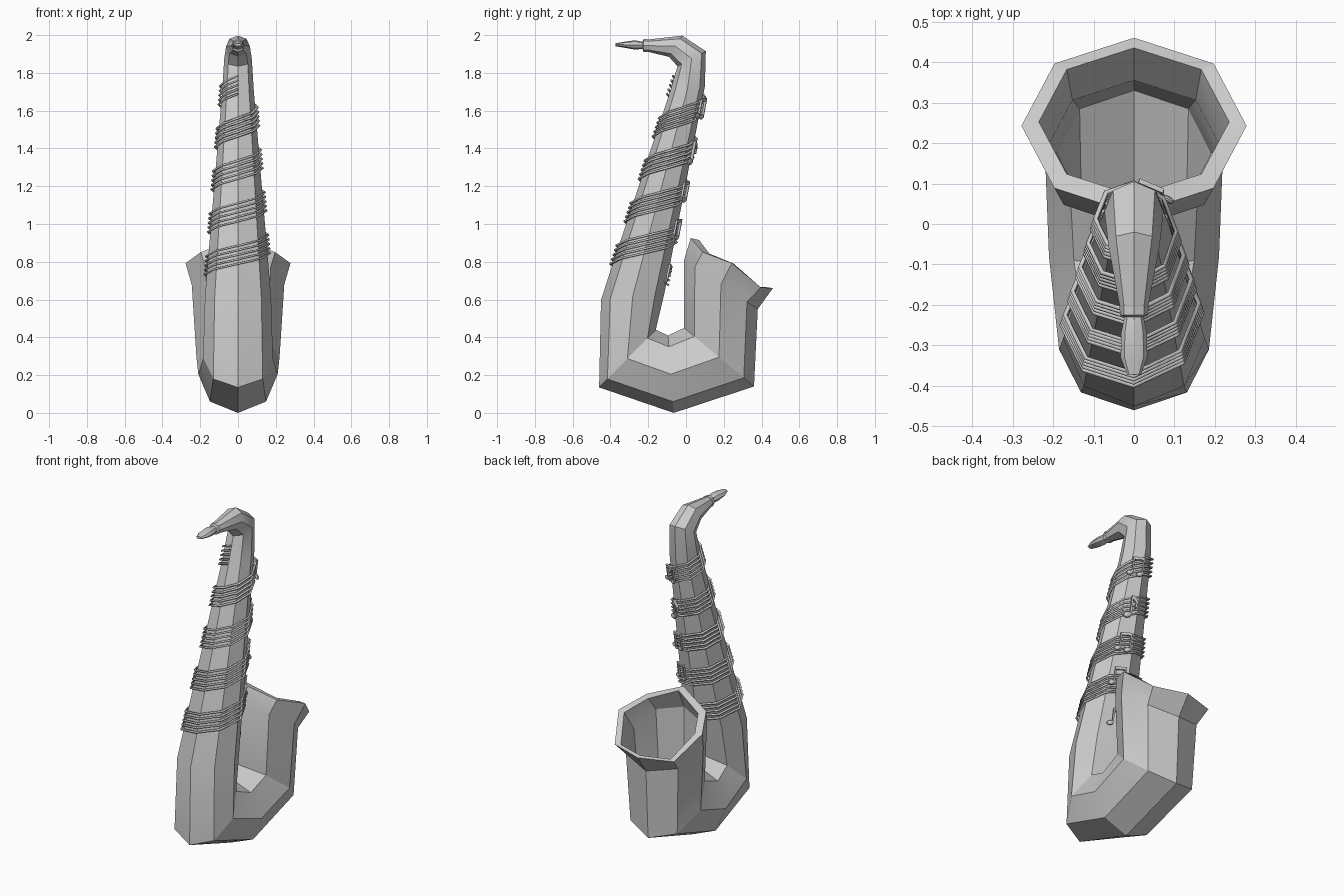
import bpy, bmesh, math
from mathutils import Vector, Matrix

if "Cube" in bpy.data.objects:
    bpy.data.objects.remove(bpy.data.objects["Cube"])


def add_object(name, bm):
    bmesh.ops.recalc_face_normals(bm, faces=bm.faces[:])
    me = bpy.data.meshes.new(name)
    bm.to_mesh(me)
    bm.free()
    ob = bpy.data.objects.new(name, me)
    bpy.context.collection.objects.link(ob)
    bpy.context.view_layer.objects.active = ob
    ob.select_set(True)
    bpy.ops.object.shade_smooth_by_angle(angle=math.radians(25))
    ob.select_set(False)
    return ob


def sweep(name, rings, sides=8):
    """Loft rings given as (side a (y, z), side b (y, z), half width, corner drop)."""
    bm = bmesh.new()
    loops = []
    for a, b, hw, drop in rings:
        cy, cz = (a[0] + b[0]) / 2, (a[1] + b[1]) / 2
        loop = []
        for i in range(sides):
            t = 2 * math.pi * i / sides
            k = math.cos(t)
            z = cz + (a[1] - cz) * k - (drop if i % 2 else 0)
            loop.append(bm.verts.new((hw * math.sin(t), cy + (a[0] - cy) * k, z)))
        loops.append(loop)
    for p, q in zip(loops, loops[1:]):
        for i in range(sides):
            j = (i + 1) % sides
            bm.faces.new((p[i], p[j], q[j], q[i]))
    bm.faces.new(loops[0])
    bm.faces.new(loops[-1])
    return add_object(name, bm)


# Body: neck, tapered tube, bow, bell, rim and the hollow inside
sweep("body", [
    ((-.215, 1.915), (-.215, 1.975), .033, 0),
    ((-.09, 1.885), (-.02, 1.997), .063, 0),
    ((-.045, 1.835), (.105, 1.915), .073, 0),
    ((-.085, 1.70), (.10, 1.73), .083, 0),
    ((-.45, .60), (-.115, .63), .175, 0),
    ((-.46, .135), (-.16, .44), .185, 0),
    ((-.065, 0), (-.095, .41), .21, 0),
    ((.36, .14), (-.01, .45), .22, 0),
    ((.38, .55), (-.01, .81), .245, 0),
    ((.46, .66), (.025, .925), .278, .035),
    ((.435, .665), (.07, .915), .235, .035),
    ((.355, .55), (.02, .80), .215, 0),
    ((.33, .17), (.02, .43), .19, 0),
    ((-.065, .03), (-.095, .38), .18, 0),
])

# Mouthpiece with collar: (y, centre z, half height, half width)
mouth = [(-.205, 1.945, .034, .036), (-.225, 1.945, .034, .034),
         (-.23, 1.946, .019, .024), (-.27, 1.948, .025, .032),
         (-.33, 1.949, .015, .033), (-.372, 1.949, .008, .017)]
sweep("mouthpiece", [((y, z - h), (y, z + h), w, 0) for y, z, h, w in mouth])


def tube_at(z):
    """Centre y, half depth and half width of the tapered tube at height z."""
    front = -.45 + .365 * (z - .60) / 1.1
    back = -.115 + .215 * (z - .63) / 1.1
    width = .175 - .092 * (z - .615) / 1.1
    return (front + back) / 2, (back - front) / 2, width


# Staff: five lines winding up the tube from the back to the front
curve = bpy.data.curves.new("staff_lines", "CURVE")
curve.dimensions = "3D"
curve.bevel_depth = .0065
curve.bevel_resolution = 0
curve.use_fill_caps = True
steps, lift = 36, .013
for line in range(5):
    spline = curve.splines.new("POLY")
    spline.points.add(steps)
    for i, p in enumerate(spline.points):
        t = math.pi * i / 4
        z = .725 + .225 * i / 8 + (line - 2) * .024
        cy, d, w = tube_at(z)
        p.co = (-(w + lift) * math.sin(t), cy + (d + lift) * math.cos(t), z, 1)
bpy.context.collection.objects.link(bpy.data.objects.new("staff_lines", curve))


def bar(bm, start, end, w, h):
    """Flat box from start to end in the note's own plane."""
    s, e = Vector(start), Vector(end)
    d = e - s
    m = (Matrix.Translation(((s.x + e.x) / 2, (s.y + e.y) / 2, 0))
         @ Matrix.Rotation(math.atan2(d.y, d.x), 4, "Z")
         @ Matrix.Diagonal((d.length, w, h, 1)))
    bmesh.ops.create_cube(bm, size=1, matrix=m)


def note(name, z, paired, size=1.0):
    """Music note lying on the rear facet of the tube."""
    bm = bmesh.new()
    xs = (-.03, .03) if paired else (0,)
    for x in xs:
        m = (Matrix.Translation((x - .015, -.045, 0)) @ Matrix.Rotation(.4, 4, "Z")
             @ Matrix.Diagonal((.021, .015, .010, 1)))
        bmesh.ops.create_uvsphere(bm, u_segments=10, v_segments=6, radius=1, matrix=m)
        bar(bm, (x, -.045), (x, .05), .008, .012)
    if paired:
        bar(bm, (-.034, .045), (.034, .055), .016, .012)
    else:
        bar(bm, (0, .05), (.025, .02), .012, .012)
        bar(bm, (.023, .024), (.02, -.005), .008, .012)
    a = math.radians(22.5)
    cy, d, w = tube_at(z)
    n = Vector((math.sin(a), math.cos(a), 0))
    pos = Vector((w * .354, cy + d * .854, z)) + n * .024
    up = Vector((0, .19, 1)).normalized()
    u = Vector((-math.cos(a), math.sin(a), 0))
    n = u.cross(up).normalized()
    u = up.cross(n)
    m = Matrix((u, up, n)).transposed().to_4x4()
    m.translation = pos
    bm.transform(m @ Matrix.Scale(size, 4))
    add_object(name, bm)


# Notes up the back of the tube
for i, (z, paired) in enumerate([(.74, False), (.97, True), (1.17, True),
                                 (1.38, False), (1.61, True)]):
    note(f"note_{i + 1}", z, paired, 1.2 if z == 1.38 else .95)
